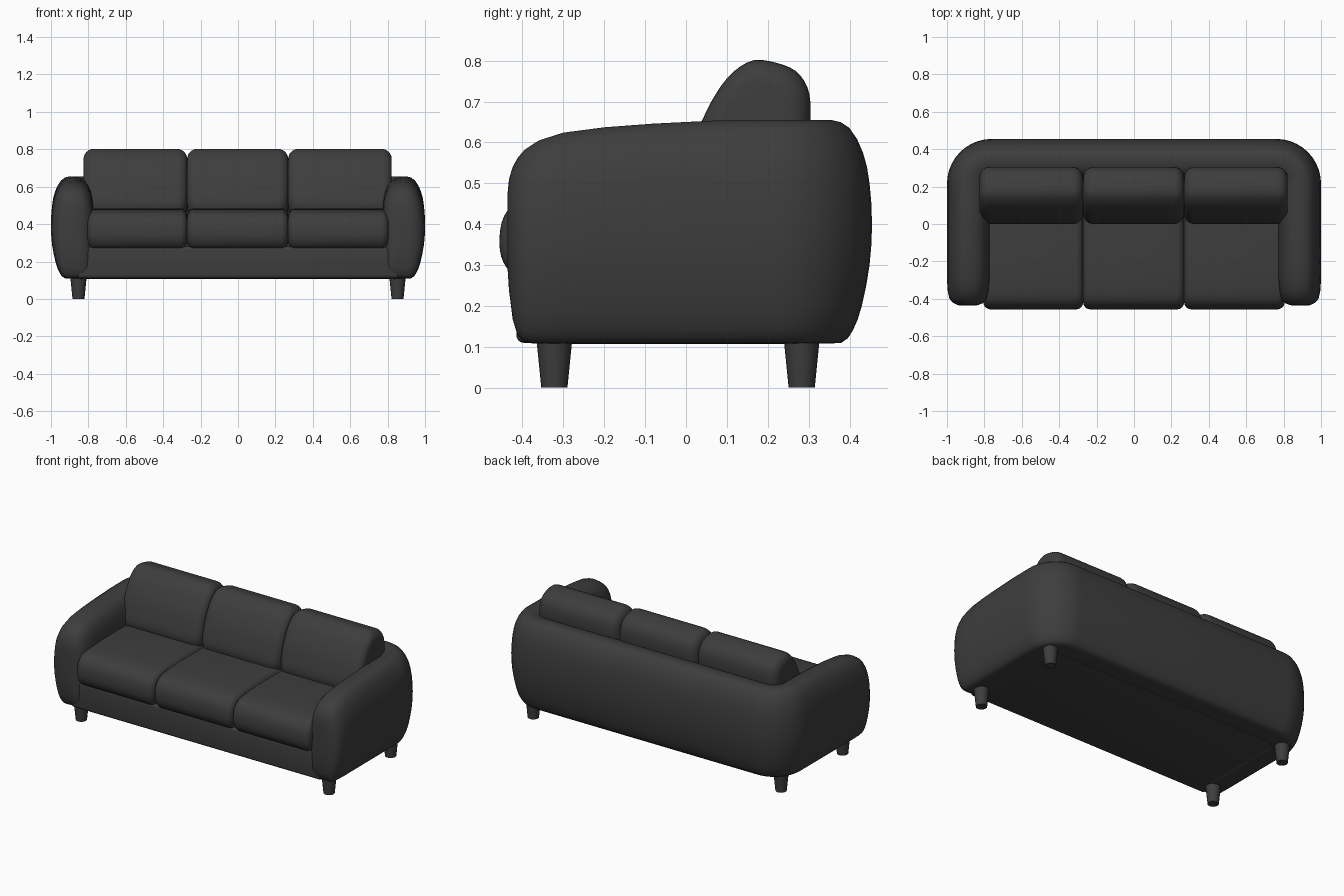
import bpy, bmesh, math
from mathutils import Vector

if "Cube" in bpy.data.objects:
    bpy.data.objects.remove(bpy.data.objects["Cube"])

mat = bpy.data.materials.new("charcoal")
mat.diffuse_color = (0.047, 0.047, 0.047, 1)
mat.use_nodes = True
mat.node_tree.nodes["Principled BSDF"].inputs["Base Color"].default_value = mat.diffuse_color


def finish(name, bm, angle=50):
    bmesh.ops.recalc_face_normals(bm, faces=bm.faces)
    me = bpy.data.meshes.new(name)
    bm.to_mesh(me)
    bm.free()
    ob = bpy.data.objects.new(name, me)
    bpy.context.collection.objects.link(ob)
    me.materials.append(mat)
    bpy.ops.object.select_all(action='DESELECT')
    ob.select_set(True)
    bpy.context.view_layer.objects.active = ob
    bpy.ops.object.shade_smooth_by_angle(angle=math.radians(angle))
    return ob


def smooth_loop(pts, n=3):
    """Closed spline through 2D points."""
    out = []
    c = len(pts)
    for i in range(c):
        a, b, d, e = (Vector(pts[(i + k) % c]) for k in (-1, 0, 1, 2))
        for j in range(n):
            t = j / n
            out.append(0.5 * (2 * b + (d - a) * t + (2 * a - 5 * b + 4 * d - e) * t * t
                              + (3 * b - a - 3 * d + e) * t ** 3))
    return out


def loft(name, rings):
    """Skin a list of closed rings and cap both ends."""
    bm = bmesh.new()
    rows = [[bm.verts.new(p) for p in r] for r in rings]
    n = len(rows[0])
    for a, b in zip(rows, rows[1:]):
        for i in range(n):
            k = (i + 1) % n
            bm.faces.new((a[i], a[k], b[k], b[i]))
    bm.faces.new(rows[0])
    bm.faces.new(rows[-1])
    return finish(name, bm)


def cushion(name, profile, x0, x1, r):
    """Side profile (y, z) stretched along x with softly rounded ends."""
    pts = smooth_loop(profile)
    ys, zs = [p.x for p in pts], [p.y for p in pts]
    cy, cz = (min(ys) + max(ys)) / 2, (min(zs) + max(zs)) / 2
    hy, hz = max(ys) - cy, max(zs) - cz
    steps = [math.pi / 2 * i / 6 for i in range(7)]
    ends = [(r * (1 - math.sin(a)), r * (1 - math.cos(a))) for a in steps]
    stations = [(x0 + d, e) for d, e in reversed(ends)]
    stations += [(x1 - d, e) for d, e in ends]
    # both ends: small at the tip, full size inside
    stations.sort()
    rings = []
    for x, _ in stations:
        d = min(x - x0, x1 - x, r)
        e = r - math.sqrt(max(0, r * r - (r - d) ** 2))
        rings.append([(x, cy + (p.x - cy) * (1 - e / hy), cz + (p.y - cz) * (1 - e / hz))
                      for p in pts])
    return loft(name, rings)


# Wraparound shell: one bulging section swept along arm, back and arm
section = smooth_loop([
    (-.08, .11), (-.02, .11), (.035, .11), (.063, .14), (.085, .2), (.104, .3), (.11, .4),
    (.104, .5), (.088, .575), (.055, .635), (.01, .655), (-.05, .645), (-.09, .61),
    (-.112, .54), (-.118, .45), (-.118, .3), (-.11, .16)], 2)
front = [(-.437, .3, .3, .47), (-.433, .5, .24, .51), (-.424, .66, .17, .54),
         (-.412, .8, .13, .562), (-.395, .89, .113, .582), (-.36, .96, .11, .605),
         (-.30, 1, .11, .624), (-.2, 1, .11, .637), (-.08, 1, .11, .646), (.08, 1, .11, .654)]
R = .24
half = [((.89, y), (1, 0), a, b, t) for y, a, b, t in front]
for i in range(11):
    a = math.pi / 2 * i / 10
    c, s = math.cos(a), math.sin(a)
    half.append(((1 - R + (R - .11) * c, .455 - R + (R - .11) * s), (c, s), 1, .11, .655))
path = half + [((-p[0], p[1]), (-n[0], n[1]), a, b, t) for p, n, a, b, t in reversed(half)]
loft("arms_and_back", [
    [(p[0] + n[0] * q.x * a, p[1] + n[1] * q.x * a, b + (q.y - .11) / .545 * (t - b))
     for q in section] for p, n, a, b, t in path])

# Seat base between the arms
bm = bmesh.new()
bmesh.ops.create_cube(bm, size=1)
for v in bm.verts:
    v.co = (v.co.x * 1.72, v.co.y * .75 - .04, v.co.z * .17 + .195)
bmesh.ops.bevel(bm, geom=bm.edges[:], offset=.018, segments=4, profile=.5, affect='EDGES')
finish("seat_base", bm)

# Three seat cushions and three back cushions
seat_profile = [(-.43, .283), (-.452, .32), (-.456, .37), (-.445, .42), (-.41, .458), (-.35, .474),
                (-.25, .482), (-.15, .484), (-.05, .484), (.05, .48), (.12, .46), (.15, .4),
                (.15, .33), (.12, .28), (.04, .268), (-.08, .268), (-.2, .268), (-.32, .268),
                (-.4, .27)]
back_profile = [(.0, .5), (.015, .58), (.04, .655), (.075, .722), (.115, .772), (.165, .801),
                (.22, .795), (.268, .775), (.297, .735), (.305, .68), (.3, .61), (.29, .53),
                (.26, .46), (.19, .43), (.11, .43), (.03, .445)]
for side, s0, s1, b0, b1 in (("left", -.805, -.272, -.826, -.272),
                             ("middle", -.272, .268, -.272, .268),
                             ("right", .268, .805, .268, .822)):
    cushion(side + "_seat_cushion", seat_profile, s0, s1, .038)
    cushion(side + "_back_cushion", back_profile, b0, b1, .055)

# Four tapered legs
for x in (-.853, .853):
    for y, row in ((-.322, "front"), (.283, "back")):
        bm = bmesh.new()
        bmesh.ops.create_cone(bm, cap_ends=True, segments=20, radius1=.032, radius2=.045, depth=.13)
        bmesh.ops.translate(bm, verts=bm.verts, vec=(x, y, .065))
        finish(row + "_leg", bm, 35)
